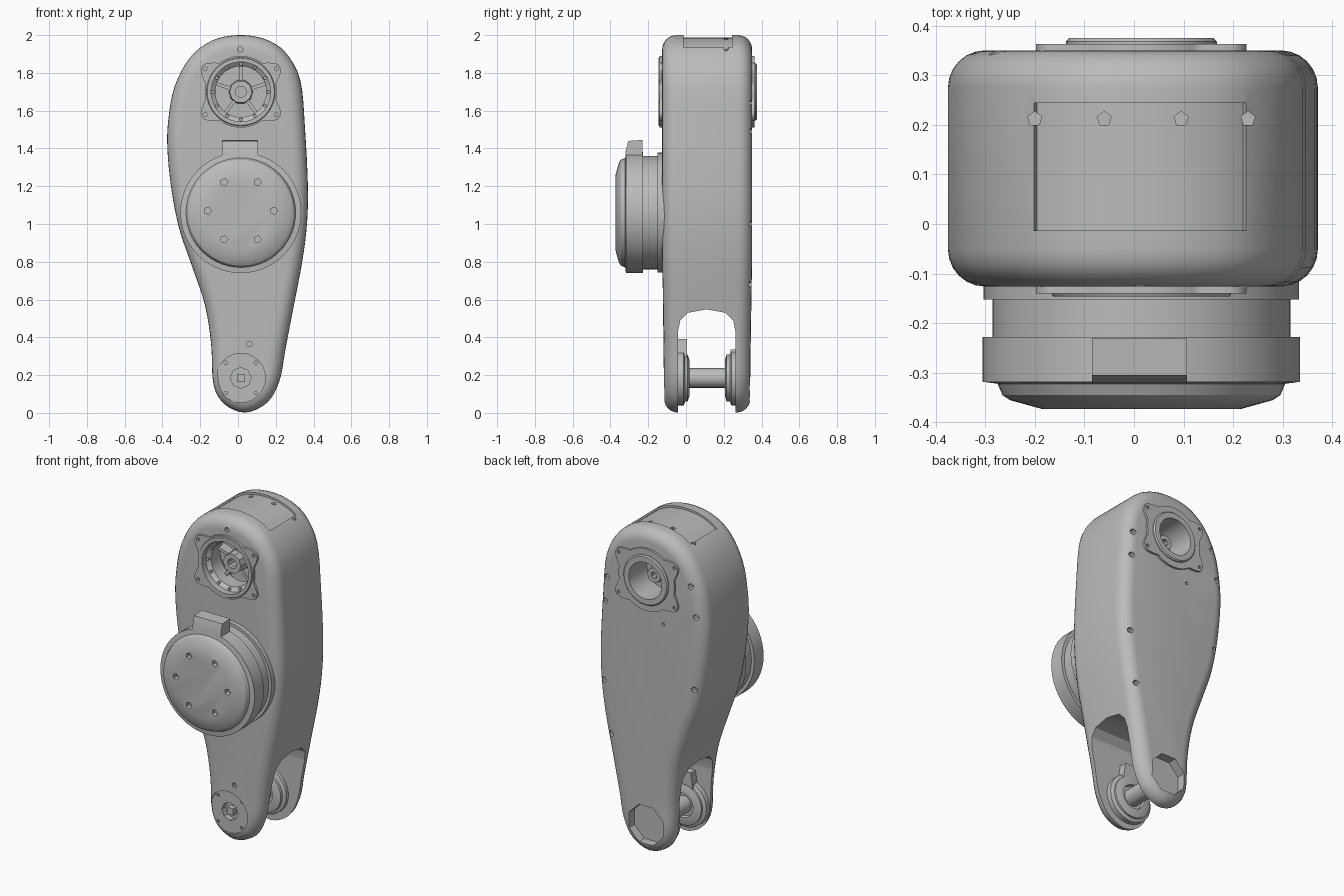
import bpy, bmesh
from math import sin, cos, pi, radians, hypot
from mathutils import Vector

if "Cube" in bpy.data.objects:
    bpy.data.objects.remove(bpy.data.objects["Cube"])

grey = bpy.data.materials.new("plain grey")
grey.use_nodes = True
grey.diffuse_color = (0.5, 0.5, 0.5, 1)
grey.node_tree.nodes["Principled BSDF"].inputs["Base Color"].default_value = (0.5, 0.5, 0.5, 1)


def finish(name, bm):
    bmesh.ops.remove_doubles(bm, verts=bm.verts, dist=1e-5)
    bmesh.ops.recalc_face_normals(bm, faces=bm.faces)
    mesh = bpy.data.meshes.new(name)
    bm.to_mesh(mesh)
    bm.free()
    mesh.materials.append(grey)
    ob = bpy.data.objects.new(name, mesh)
    bpy.context.collection.objects.link(ob)
    return ob


def loft(name, rings, closed=False):
    """Skin equal-length rings of points; cap the ends unless closed."""
    bm = bmesh.new()
    vs = [[bm.verts.new(p) for p in ring] for ring in rings]
    n = len(vs[0])
    pairs = list(zip(vs, vs[1:])) + ([(vs[-1], vs[0])] if closed else [])
    for a, b in pairs:
        for i in range(n):
            j = (i + 1) % n
            bm.faces.new((a[i], a[j], b[j], b[i]))
    if not closed:
        bm.faces.new(vs[0])
        bm.faces.new(vs[-1])
    return finish(name, bm)


def prism(name, pts, y0, y1):
    return loft(name, [[(x, y, z) for x, z in pts] for y in (y0, y1)])


def circle(cx, cz, r, n=40, turn=0.0):
    return [(cx + r * cos(turn + 2 * pi * i / n), cz + r * sin(turn + 2 * pi * i / n)) for i in range(n)]


def lathe(name, cx, cz, profile, n=40, closed=False, turn=0.0):
    """Turn a (radius, y) profile about an axis along y."""
    return loft(name, [[(x, y, z) for x, z in circle(cx, cz, r, n, turn)] for r, y in profile], closed)


def cut(target, *tools):
    for tool in tools:
        mod = target.modifiers.new("cut", "BOOLEAN")
        mod.operation = "DIFFERENCE"
        mod.solver = "EXACT"
        mod.object = tool
        bpy.context.view_layer.objects.active = target
        bpy.ops.object.modifier_apply(modifier=mod.name)
        bpy.data.objects.remove(tool)


def pit(x, z, y0, y1, r=0.016, n=6):
    return prism("pit_cutter", circle(x, z, r, n), y0, y1)


def smooth_loop(pts, steps):
    """Closed Catmull-Rom curve through the points."""
    out, n = [], len(pts)
    for i in range(n):
        a, b, c, d = (Vector(pts[(i + k) % n]) for k in (-1, 0, 1, 2))
        for s in range(steps):
            t = s / steps
            out.append(0.5 * (2 * b + (c - a) * t + (2 * a - 5 * b + 4 * c - d) * t ** 2
                              + (3 * b - a - 3 * c + d) * t ** 3))
    return out


# Body: teardrop outline lofted front to back with rounded rims
outline = smooth_loop([
    (0.0, 2.0), (0.14, 1.98), (0.25, 1.91), (0.33, 1.76), (0.355, 1.5), (0.37, 1.2), (0.365, 1.0),
    (0.34, 0.8), (0.29, 0.54), (0.25, 0.33), (0.22, 0.17), (0.155, 0.055), (0.04, 0.002),
    (-0.07, 0.045), (-0.13, 0.15), (-0.142, 0.36), (-0.175, 0.57), (-0.245, 0.78), (-0.31, 0.97),
    (-0.352, 1.18), (-0.374, 1.4), (-0.368, 1.56), (-0.335, 1.73), (-0.255, 1.88), (-0.14, 1.97)], 4)


def inset_ring(d, y):
    ring, n = [], len(outline)
    for i, p in enumerate(outline):
        t = (outline[(i + 1) % n] - outline[i - 1]).normalized()
        q = p + Vector((t.y, -t.x)) * d
        squeeze = 0.96 + 0.04 * min(1, max(0, (p.y - 0.3) / 0.5))
        ring.append((q.x, 0.112 + (y - 0.112) * squeeze, q.y))
    return ring


R, FRONT, BACK = 0.075, -0.126, 0.35
arc = [i * pi / 12 for i in range(7)]
rings = [inset_ring(R * (1 - sin(a)), FRONT + R * (1 - cos(a))) for a in arc]
rings += [inset_ring(R * (1 - cos(a)), BACK - R * (1 - sin(a))) for a in arc]
body = loft("body", rings)

# Fork slot with an arched top
slot = [(-0.043, -0.1), (-0.043, 0.43), (-0.03, 0.49), (0.01, 0.53), (0.11, 0.548),
        (0.21, 0.53), (0.25, 0.49), (0.262, 0.43), (0.262, -0.1)]
cut(body, loft("slot_cutter", [[(x, y, z) for y, z in slot] for x in (-0.6, 0.6)]))

# Curved hatch recess on the crown
crown = [p for p in outline if p.y > 1.7 and -0.215 < p.x < 0.25]
crown.sort(key=lambda p: p.x)
pivot = Vector((0.015, 1.5))
strip = [pivot + (p - pivot) * 0.975 for p in crown] + [pivot + (p - pivot) * 1.2 for p in reversed(crown)]
cut(body, prism("hatch_cutter", strip, -0.013, 0.244))
for x in (-0.2, -0.06, 0.095, 0.23):
    bm = bmesh.new()
    bmesh.ops.create_cone(bm, segments=5, radius1=0.015, radius2=0.015, depth=0.3, cap_ends=True)
    bmesh.ops.translate(bm, verts=bm.verts, vec=(x, 0.212, 2.05))
    cut(body, finish("hatch_pit", bm))

# Pockets at the fork tips and screw pits on both faces
PX, PZ = 0.015, 0.185
cut(body, lathe("front_pocket", PX, PZ, [(0.13, -0.3), (0.13, -0.1)], 24),
    lathe("back_pocket", 0.035, 0.18, [(0.125, 0.5), (0.125, 0.285)], 8, turn=pi / 8),
    lathe("hub_hole", PX, PZ, [(0.055, -0.3), (0.055, -0.065)], 8))
for sx in (-1, 1):
    for sz in (-1, 1):
        cut(body, pit(PX + sx * 0.08, PZ + sz * 0.08, -0.3, -0.085, 0.01))
for x, z in ((0.06, 0.365), (0.012, 1.925)):
    cut(body, pit(x, z, -0.3, -0.1, 0.015, 8))
for x, z in ((0.295, 1.64), (0.305, 1.49), (0.315, 1.0), (0.27, 0.68),
             (-0.275, 1.73), (-0.31, 1.55), (-0.295, 1.1)):
    cut(body, pit(x, z, 0.31, 0.5, 0.018, 7))
cut(body, pit(-0.09, 1.45, 0.33, 0.5, 0.01))

# Ports: lugged plates, rims, wells and hubs on both faces
CX, CZ = 0.015, 1.7
cut(body, lathe("front_well", CX, CZ, [(0.158, -0.3), (0.158, 0.03)]),
    lathe("back_well", CX, CZ, [(0.112, 0.5), (0.112, 0.2)]))


def lug_outline():
    pts = []
    for i in range(120):
        a = 2 * pi * i / 120
        gap = min(abs((a - radians(c) + pi) % (2 * pi) - pi) for c in (33, 147, 213, 327))
        r = 0.19 + 0.055 * min(1, max(0, 1.25 - gap / radians(16)))
        pts.append((CX + r * cos(a), CZ + r * sin(a)))
    return pts


def lugged_plate(name, y0, y1, hole):
    plate = prism(name, lug_outline(), y0, y1)
    cut(plate, prism("bore", circle(CX, CZ, hole), y0 - 0.1, y1 + 0.1))
    for c in (33, 147, 213, 327):
        a = radians(c)
        cut(plate, pit(CX + 0.225 * cos(a), CZ + 0.225 * sin(a), y0 - 0.1, y1 + 0.1, 0.011))
    return plate


lugged_plate("front_port_plate", -0.14, -0.122, 0.158)
lugged_plate("back_port_plate", 0.345, 0.363, 0.112)
lathe("front_port_rim", CX, CZ, [(0.158, -0.12), (0.158, -0.146), (0.178, -0.146), (0.183, -0.138), (0.183, -0.12)],
      closed=True)
lathe("front_port_inner_ring", CX, CZ, [(0.135, -0.09), (0.135, 0.0), (0.16, 0.0), (0.16, -0.11)], closed=True)
lathe("back_port_rim", CX, CZ, [(0.112, 0.34), (0.112, 0.375), (0.145, 0.375), (0.152, 0.368), (0.152, 0.34)],
      closed=True)
lathe("front_port_hub", CX, CZ, [(0.03, 0.04), (0.03, -0.08), (0.06, -0.08), (0.065, 0.04)], 10, closed=True)
lathe("back_port_hub", CX, CZ, [(0.02, 0.19), (0.02, 0.29), (0.045, 0.29), (0.06, 0.19)], 10, closed=True)
for i in range(5):
    a = 2 * pi * i / 5 + pi / 2
    u, v = Vector((cos(a), sin(a))), Vector((-sin(a), cos(a))) * 0.009
    c = Vector((CX, CZ))
    prism("front_port_spoke", [c + u * 0.05 - v, c + u * 0.145 - v, c + u * 0.145 + v, c + u * 0.05 + v], -0.03, 0.04)
for i in range(12):
    a = 2 * pi * i / 12
    prism("front_port_bolt", circle(CX + 0.147 * cos(a), CZ + 0.147 * sin(a), 0.009, 6), -0.11, -0.09)

# Drum on the front face
DX, DZ = 0.015, 1.06
drum = lathe("drum", DX, DZ, [
    (0.318, -0.1), (0.318, -0.152), (0.3, -0.152), (0.3, -0.228), (0.32, -0.228), (0.32, -0.318),
    (0.29, -0.322), (0.28, -0.345), (0.265, -0.355), (0.2, -0.373)], 56)
for i in range(6):
    a = i * pi / 3
    cut(drum, pit(DX + 0.175 * cos(a), DZ + 0.01 + 0.175 * sin(a), -0.5, -0.345, 0.02, 5))

# Drum latch tab: wedge with a chamfered front
tab = [(-0.32, 1.3), (-0.32, 1.385), (-0.305, 1.44), (-0.23, 1.445), (-0.23, 1.3)]
loft("drum_tab", [[(x, y, z) for y, z in tab] for x in (-0.085, 0.107)])

# Fork axle and bearing bosses
lathe("axle", PX, PZ, [(0.052, -0.02), (0.052, 0.24)], 24)
lathe("front_boss", PX, PZ, [(0.145, -0.06), (0.145, -0.012), (0.125, -0.004), (0.125, 0.008),
                             (0.095, 0.018), (0.075, 0.018), (0.07, 0.0)], 32)
lathe("back_boss", PX, PZ, [(0.145, 0.275), (0.145, 0.24), (0.125, 0.232), (0.125, 0.215),
                            (0.095, 0.206), (0.075, 0.206), (0.07, 0.225)], 32)
prism("front_boss_tab", [(-0.05, 0.28), (0.08, 0.28), (0.065, 0.39), (-0.035, 0.39)], -0.06, 0.004)
prism("back_boss_tab", [(-0.04, 0.28), (0.07, 0.28), (0.06, 0.335), (-0.03, 0.335)], 0.235, 0.275)
prism("front_hub_key", circle(PX, PZ, 0.03, 4, pi / 4), -0.098, -0.06)

# Smooth shading that keeps hard edges
for ob in bpy.context.collection.objects:
    ob.select_set(ob.type == "MESH" and grey.name in ob.data.materials)
bpy.context.view_layer.objects.active = body
bpy.ops.object.shade_smooth_by_angle(angle=radians(32))
